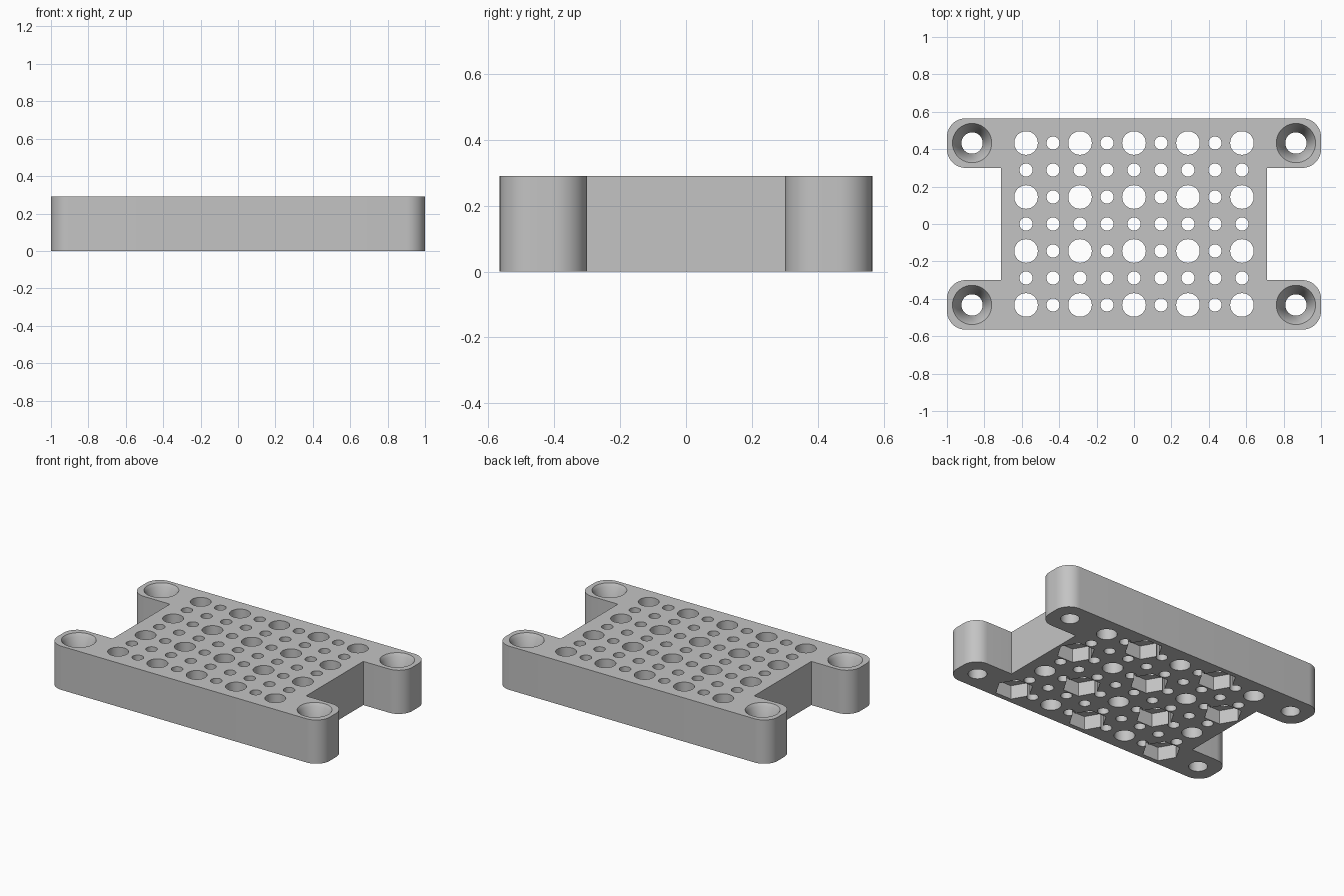
import bpy
import bmesh
from math import pi, sin, cos, radians

if "Cube" in bpy.data.objects:
    bpy.data.objects.remove(bpy.data.objects["Cube"], do_unlink=True)

THICK = 0.29
PITCH = 0.1443
HALF_X, HALF_Y = 1.0, 0.565
NOTCH_X, NOTCH_Y = 0.71, 0.30
CORNER = 0.10

grey = bpy.data.materials.new("plain grey")
grey.use_nodes = True
colour = (0.55, 0.55, 0.55, 1.0)
grey.diffuse_color = colour
grey.node_tree.nodes["Principled BSDF"].inputs["Base Color"].default_value = colour


def make_object(name, bm):
    bmesh.ops.recalc_face_normals(bm, faces=bm.faces)
    mesh = bpy.data.meshes.new(name)
    bm.to_mesh(mesh)
    bm.free()
    mesh.materials.append(grey)
    obj = bpy.data.objects.new(name, mesh)
    bpy.context.collection.objects.link(obj)
    return obj


def add_turned(bm, x, y, sides, profile):
    """Closed turned solid from (radius, z) pairs, bottom to top."""
    rings = []
    for r, z in profile:
        rings.append([bm.verts.new((x + r * cos(2 * pi * i / sides),
                                    y + r * sin(2 * pi * i / sides), z))
                      for i in range(sides)])
    for low, high in zip(rings, rings[1:]):
        for i in range(sides):
            j = (i + 1) % sides
            bm.faces.new((low[i], low[j], high[j], high[i]))
    bm.faces.new(rings[0][::-1])
    bm.faces.new(rings[-1])


def arc(cx, cy, start, steps=12):
    return [(cx + CORNER * cos(radians(start + 90 * i / steps)),
             cy + CORNER * sin(radians(start + 90 * i / steps)))
            for i in range(steps + 1)]


# Plate outline: a quarter with a rounded arm, mirrored into all four corners
quarter = [(NOTCH_X, NOTCH_Y)]
quarter += arc(HALF_X - CORNER, NOTCH_Y + CORNER, -90)
quarter += arc(HALF_X - CORNER, HALF_Y - CORNER, 0)
half = quarter + [(-x, y) for x, y in reversed(quarter)]
outline = half + [(x, -y) for x, y in reversed(half)]

bm = bmesh.new()
base = bm.faces.new([bm.verts.new((x, y, 0)) for x, y in outline])
lifted = bmesh.ops.extrude_face_region(bm, geom=[base])["geom"]
bmesh.ops.translate(bm, vec=(0, 0, THICK),
                    verts=[v for v in lifted if isinstance(v, bmesh.types.BMVert)])
plate = make_object("mounting_plate", bm)

# Grid of through holes, with hexagonal nut pockets under alternate large holes
holes, pockets = bmesh.new(), bmesh.new()
for i in range(-4, 5):
    for j in range(-3, 4):
        x, y = i * PITCH, j * PITCH
        large = i % 2 == 0 and j % 2 == 1
        add_turned(holes, x, y, 48 if large else 32,
                   [(0.063 if large else 0.035, z) for z in (-0.1, THICK + 0.1)])
        if large and (i // 2 + (j - 1) // 2) % 2 == 0:
            add_turned(pockets, x, y, 6, [(0.117, -0.1), (0.117, 0.092)])

# Countersunk screw holes in the four arms
for sx in (-1, 1):
    for sy in (-1, 1):
        add_turned(holes, sx * 6 * PITCH, sy * 3 * PITCH, 48,
                   [(0.057, -0.1), (0.057, 0.14), (0.092, THICK - 0.02),
                    (0.105, THICK), (0.105, THICK + 0.1)])

cutters = [make_object("hole_cutter", holes), make_object("pocket_cutter", pockets)]
bpy.context.view_layer.objects.active = plate
for cutter in cutters:
    cutter.hide_render = True
    mod = plate.modifiers.new(cutter.name, "BOOLEAN")
    mod.operation = "DIFFERENCE"
    mod.solver = "EXACT"
    mod.object = cutter
    bpy.ops.object.modifier_apply(modifier=mod.name)
    bpy.data.objects.remove(cutter, do_unlink=True)

# Smooth round walls, crisp edges
bpy.ops.object.select_all(action="DESELECT")
plate.select_set(True)
bpy.ops.object.shade_smooth_by_angle(angle=radians(25))
